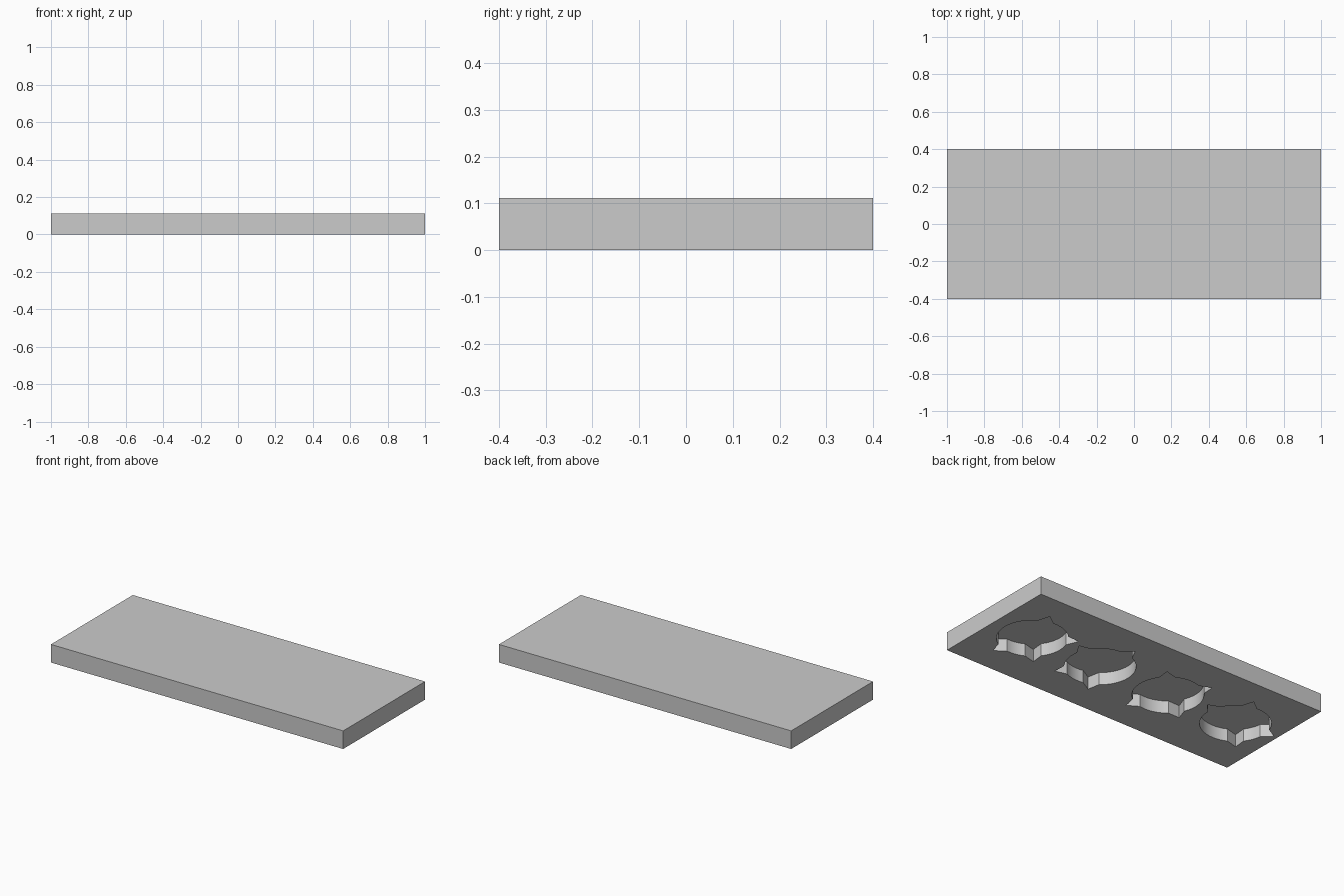
import bpy, bmesh
from math import radians, sin, cos

if "Cube" in bpy.data.objects:
    bpy.data.objects.remove(bpy.data.objects["Cube"], do_unlink=True)

LENGTH, WIDTH, HEIGHT = 2.0, 0.8, 0.112
DEPTH, RADIUS, TIP, HALF = 0.076, 0.197, 0.255, 13

grey = bpy.data.materials.new("plain grey")
grey.use_nodes = True
colour = (0.6, 0.6, 0.6, 1)
grey.diffuse_color = colour
grey.node_tree.nodes["Principled BSDF"].inputs["Base Color"].default_value = colour


def prism(name, outline, z0, z1):
    """Closed upright prism from a flat outline."""
    bm = bmesh.new()
    face = bm.faces.new([bm.verts.new((x, y, z0)) for x, y in outline])
    top = bmesh.ops.extrude_face_region(bm, geom=[face])["geom"]
    verts = [v for v in top if isinstance(v, bmesh.types.BMVert)]
    bmesh.ops.translate(bm, verts=verts, vec=(0, 0, z1 - z0))
    bmesh.ops.recalc_face_normals(bm, faces=bm.faces)
    mesh = bpy.data.meshes.new(name)
    bm.to_mesh(mesh)
    bm.free()
    mesh.materials.append(grey)
    obj = bpy.data.objects.new(name, mesh)
    bpy.context.collection.objects.link(obj)
    return obj


def spiked_disc(cx, spikes):
    """Circle outline with a pointed spike at each given angle."""
    polar = [(a, RADIUS) for a in range(0, 360, 5)
             if all(abs((a - s + 180) % 360 - 180) > HALF + 1 for s in spikes)]
    for s in spikes:
        polar += [((s - HALF) % 360, RADIUS), (s, TIP), ((s + HALF) % 360, RADIUS)]
    return [(cx + r * cos(radians(a)), r * sin(radians(a))) for a, r in sorted(polar)]


# Slab
hx, hy = LENGTH / 2, WIDTH / 2
slab = prism("slab", [(-hx, -hy), (hx, -hy), (hx, hy), (-hx, hy)], 0, HEIGHT)

# Four spiked pockets sunk into the underside
pockets = [
    (0.725, (72, 148, 229, 288)),
    (0.242, (23, 99, 245, 309)),
    (-0.242, (49, 122, 216, 294)),
    (-0.725, (13, 73, 174, 230)),
]
bpy.context.view_layer.objects.active = slab
for cx, spikes in pockets:
    cutter = prism("pocket_cutter", spiked_disc(cx, spikes), -0.05, DEPTH)
    cutter.hide_render = True
    cut = slab.modifiers.new("pocket", "BOOLEAN")
    cut.operation = "DIFFERENCE"
    cut.solver = "EXACT"
    cut.object = cutter
    bpy.ops.object.modifier_apply(modifier=cut.name)
    bpy.data.objects.remove(cutter, do_unlink=True)

# Smooth round walls, crisp corners
bpy.ops.object.select_all(action="DESELECT")
slab.select_set(True)
bpy.ops.object.shade_smooth_by_angle(angle=radians(30))
